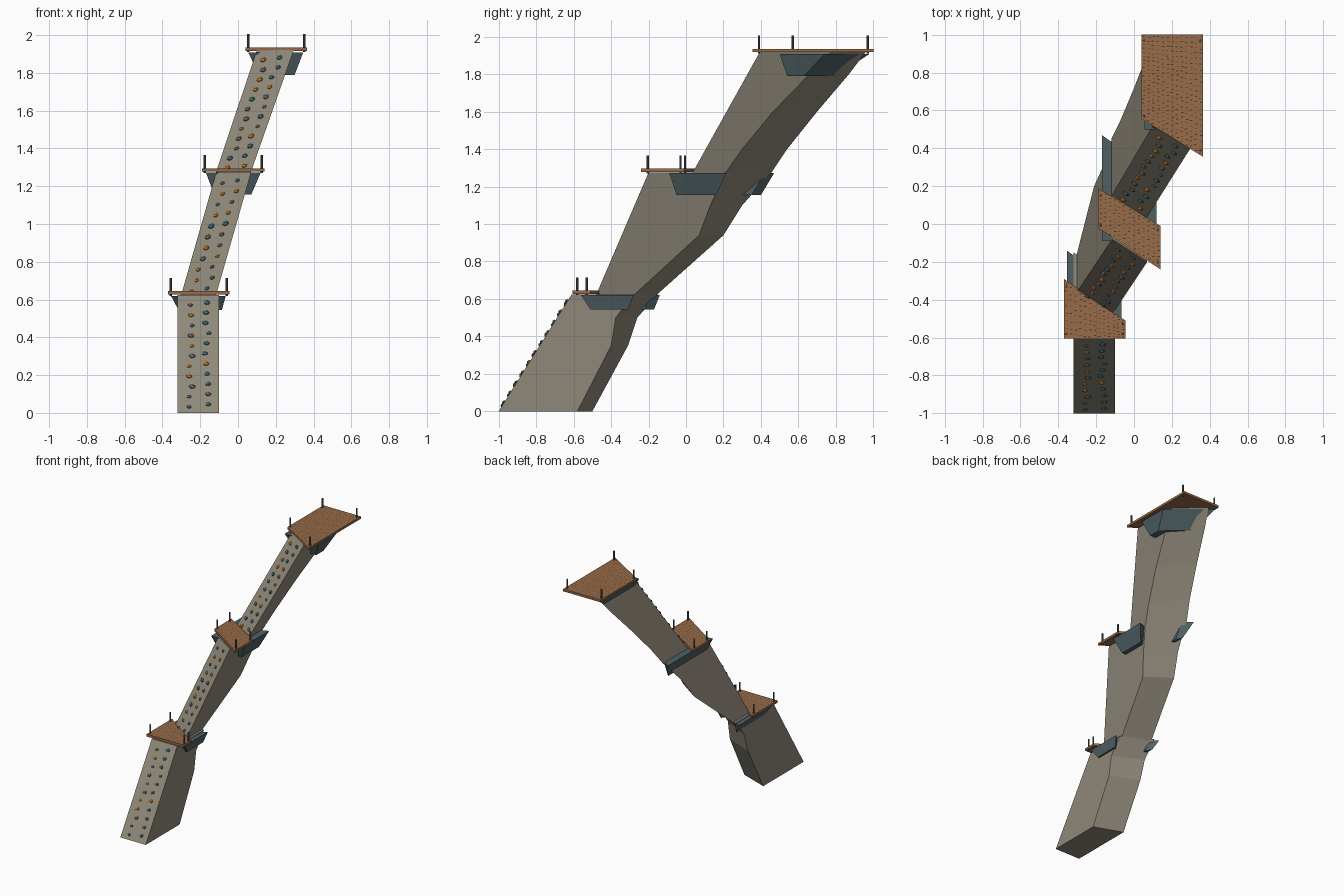
import bpy, bmesh, random
from mathutils import Vector, Matrix

random.seed(4)
if "Cube" in bpy.data.objects:
    bpy.data.objects.remove(bpy.data.objects["Cube"])


def material(name, rgb):
    m = bpy.data.materials.new(name)
    m.use_nodes = True
    m.diffuse_color = (*rgb, 1)
    m.node_tree.nodes["Principled BSDF"].inputs["Base Color"].default_value = (*rgb, 1)
    return m


WALL = material("wall grey", (.28, .25, .195))
WOOD = material("deck wood", (.31, .145, .065))
FLECK = material("dark wood", (.08, .04, .02))
STEEL = material("bracket steel", (.08, .12, .13))
POST = material("post metal", (.09, .1, .1))
HOLDS = [material("hold orange", (.5, .19, .03)),
         material("hold teal", (.06, .15, .18)),
         material("hold stone", (.16, .14, .12))]


def finish(name, bm, *mats):
    bmesh.ops.recalc_face_normals(bm, faces=bm.faces)
    mesh = bpy.data.meshes.new(name)
    bm.to_mesh(mesh)
    bm.free()
    for m in mats:
        mesh.materials.append(m)
    obj = bpy.data.objects.new(name, mesh)
    bpy.context.collection.objects.link(obj)
    return obj


def loft(name, rings, mat):
    """Skin a stack of four-sided rings and cap both ends."""
    bm = bmesh.new()
    rows = [[bm.verts.new(p) for p in ring] for ring in rings]
    for a, b in zip(rows, rows[1:]):
        for i in range(4):
            j = (i + 1) % 4
            bm.faces.new((a[i], a[j], b[j], b[i]))
    bm.faces.new(rows[0])
    bm.faces.new(rows[-1])
    return finish(name, bm, mat)


def slab(z, xl, xr, fl, fr, bl, br):
    """Horizontal ring: straight sides, slanted front and back edges."""
    return [(xl, fl, z), (xr, fr, z), (xr, br, z), (xl, bl, z)]


def mix(a, b, t):
    return a + (b - a) * t


def wall(name, low, high, backs, rows):
    """low/high: z, left x, right x, front y left, front y right."""
    rings = []
    for z, bl, br in backs:
        t = (z - low[0]) / (high[0] - low[0])
        rings.append(slab(z, *[mix(a, b, t) for a, b in zip(low[1:], high[1:])], bl, br))
    loft(name + "_wall", rings, WALL)

    # climbing holds in two staggered columns on the front face
    corners = [Vector((e[1 + s], e[3 + s], e[0])) for e in (low, high) for s in (0, 1)]
    across = (corners[1] - corners[0]).normalized()
    normal = across.cross(corners[2] - corners[0]).normalized()
    basis = Matrix((across, normal.cross(across), normal)).transposed().to_4x4()
    bm = bmesh.new()
    for col, u0 in enumerate((.31, .7)):
        for r in range(rows):
            u = u0 + random.uniform(-.05, .05)
            v = (r + .6 + .25 * col) / (rows + .6)
            p = mix(mix(corners[0], corners[1], u), mix(corners[2], corners[3], u), v)
            s = random.uniform(.014, .021)
            size = Matrix.Diagonal((s, s * .8, s * .65, 1))
            n = len(bm.faces)
            bmesh.ops.create_icosphere(bm, subdivisions=1, radius=1,
                                       matrix=Matrix.Translation(p) @ basis @ size)
            bm.faces.ensure_lookup_table()
            pick = random.choices(range(3), (4, 3, 4) if col == 0 else (1, 6, 4))[0]
            for f in bm.faces[n:]:
                f.material_index = pick
    finish(name + "_holds", bm, *HOLDS)


def deck(name, top, xl, xr, fl, fr, bl, br):
    edge = (xl, xr, fl, fr, bl, br)
    loft(name + "_deck", [slab(top - .018, *edge), slab(top, *edge)], WOOD)

    # small dark flecks laid on the boards
    bm = bmesh.new()
    nx, ny = 13, max(4, round((bl - fl + br - fr) / .05))
    for i in range(nx):
        u = (i + .5) / nx
        front, back = mix(fl, fr, u), mix(bl, br, u)
        for j in range(ny):
            x = mix(xl, xr, u) + random.uniform(-.004, .004)
            y = mix(front, back, (j + random.uniform(.3, .7)) / ny)
            w, d = .006, .002
            bm.faces.new([bm.verts.new((x + a * w, y + b * d, top + .001))
                          for a, b in ((-1, -1), (1, -1), (1, 1), (-1, 1))])
    finish(name + "_flecks", bm, FLECK)

    # corner posts
    bm = bmesh.new()
    inset = .014
    for u, x in ((.05, xl + inset), (.95, xr - inset)):
        for y in (mix(fl, fr, u) + .025, mix(bl, br, u) - .03):
            bmesh.ops.create_cone(bm, cap_ends=True, segments=8, radius1=.006, radius2=.006,
                                  depth=.095, matrix=Matrix.Translation((x, y, top + .0225)))
    finish(name + "_posts", bm, POST)


def bracket(name, z0, z1, inner, bottom, top):
    """Flared wedge on one side; bottom and top are outer x, front y, back y."""
    rings = []
    for z, (x, f, b) in ((z0, bottom), (z1, top)):
        rings.append([(inner, f, z), (x, f, z), (x, b, z), (inner, b - .05, z)])
    loft(name + "_bracket", rings, STEEL)


# three leaning wall sections, the upper two turned and slanting sideways
wall("lower", (0, -.32, -.10, -1, -1), (.625, -.32, -.10, -.61, -.61),
     [(0, -.50, -.58), (.35, -.31, -.40), (.50, -.26, -.375), (.625, -.15, -.28)], 11)
wall("middle", (.61, -.305, -.12, -.365, -.485), (1.275, -.115, .07, -.08, -.20),
     [(.61, -.17, -.29), (.94, .20, .07), (1.10, .30, .13), (1.275, .455, .21)], 11)
wall("upper", (1.265, -.12, .065, .145, .03), (1.92, .10, .295, .52, .395),
     [(1.265, .45, .205), (1.4, .54, .30), (1.6, .70, .465), (1.8, .87, .66),
      (1.92, .96, .78)], 12)

# wooden decks
deck("lower", .645, -.37, -.045, -.605, -.605, -.29, -.51)
deck("middle", 1.295, -.19, .14, -.02, -.24, .19, -.01)
deck("upper", 1.935, .04, .365, .555, .355, 1, 1)

# flared steel brackets under the decks
bracket("lower_left", .545, .62, -.29, (-.315, -.51, -.17), (-.355, -.56, -.14))
bracket("lower_right", .545, .62, -.13, (-.085, -.51, -.31), (-.065, -.56, -.28))
bracket("middle_left", 1.155, 1.272, -.10, (-.125, -.05, .40), (-.17, -.09, .47))
bracket("middle_right", 1.155, 1.272, 0, (.07, -.05, .16), (.12, -.09, .215))
loft("upper_bracket", [slab(1.79, .11, .30, .54, .54, .80, .63),
                       slab(1.908, .055, .345, .50, .50, .98, .74)], STEEL)
